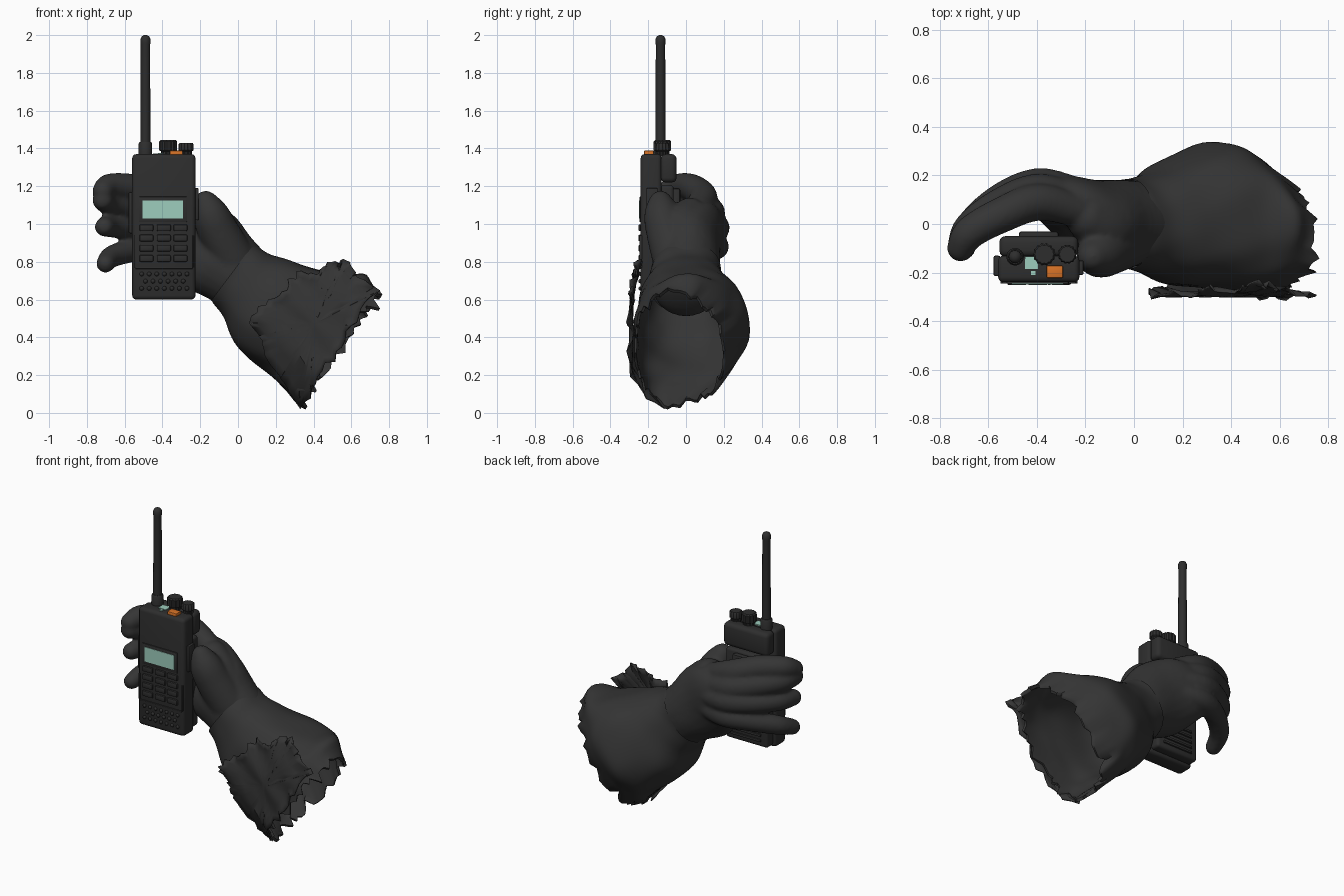
import bpy, bmesh, math, random
from mathutils import Matrix, Vector

random.seed(4)
if "Cube" in bpy.data.objects:
    bpy.data.objects.remove(bpy.data.objects["Cube"])


def material(name, rgb):
    m = bpy.data.materials.new(name)
    m.use_nodes = True
    m.diffuse_color = (*rgb, 1)
    m.node_tree.nodes["Principled BSDF"].inputs["Base Color"].default_value = (*rgb, 1)
    return m


CLOTH = material("dark grey cloth", (0.035, 0.035, 0.035))
PLASTIC = material("black plastic", (0.027, 0.027, 0.027))
TEAL = material("pale teal display", (0.34, 0.61, 0.51))
ORANGE = material("orange button", (0.68, 0.17, 0.02))


def finish(name, bm, mat, smooth=35):
    bmesh.ops.recalc_face_normals(bm, faces=bm.faces)
    me = bpy.data.meshes.new(name)
    bm.to_mesh(me)
    bm.free()
    me.materials.append(mat)
    ob = bpy.data.objects.new(name, me)
    bpy.context.collection.objects.link(ob)
    bpy.ops.object.select_all(action='DESELECT')
    ob.select_set(True)
    bpy.context.view_layer.objects.active = ob
    bpy.ops.object.shade_smooth_by_angle(angle=math.radians(smooth))
    return ob


def box(name, x, y, z, mat=PLASTIC, bevel=0.008, segments=2):
    """Bevelled box from (min, max) ranges."""
    bm = bmesh.new()
    size = [b - a for a, b in (x, y, z)]
    mid = [(a + b) / 2 for a, b in (x, y, z)]
    bmesh.ops.create_cube(bm, size=1, matrix=Matrix.Translation(mid) @ Matrix.Diagonal((*size, 1)))
    if bevel:
        bmesh.ops.bevel(bm, geom=bm.edges[:], offset=bevel, segments=segments, profile=0.5, affect='EDGES')
    return finish(name, bm, mat)


def turned(name, x, y, profile, sides=24, grip=0.0):
    """Upright turned part from (radius, height) pairs, with optional grip ridges."""
    bm = bmesh.new()
    rings = []
    for r, z in profile:
        ring = []
        for i in range(sides):
            a, k = math.tau * i / sides, r * (1 - grip * (i % 2))
            ring.append(bm.verts.new((x + k * math.cos(a), y + k * math.sin(a), z)))
        rings.append(ring)
    skin(bm, rings)
    bm.faces.new(rings[0])
    bm.faces.new(rings[-1])
    return finish(name, bm, PLASTIC)


def skin(bm, rings):
    for a, b in zip(rings, rings[1:]):
        for i in range(len(a)):
            j = (i + 1) % len(a)
            bm.faces.new((a[i], a[j], b[j], b[i]))


def sample(keys, t):
    """Smooth curve through tuples, t from 0 to 1."""
    f = t * (len(keys) - 1)
    i = min(int(f), len(keys) - 2)
    f -= i
    p0, p1, p2, p3 = (keys[max(0, min(len(keys) - 1, i + k))] for k in (-1, 0, 1, 2))
    return [0.5 * (2 * b + (c - a) * f + (2 * a - 5 * b + 4 * c - d) * f * f
                   + (3 * b - a - 3 * c + d) * f ** 3) for a, b, c, d in zip(p0, p1, p2, p3)]


# Arm frame: the forearm runs along AXIS, UP spans its height
TILT = Matrix.Rotation(0.6435, 4, 'Y')
AXIS, UP = Vector((0.8, 0, -0.6)), Vector((0.6, 0, 0.8))

# Gloved hand: swept ellipsoids fused into one skin
hand = bmesh.new()


def blob(centre, radii, turn=Matrix()):
    m = Matrix.Translation(centre) @ turn @ Matrix.Diagonal((*radii, 1))
    bmesh.ops.create_icosphere(hand, subdivisions=3, radius=1, matrix=m)


def digit(keys):
    for i in range(29):
        x, y, z, r = sample(keys, i / 28)
        blob((x, y, z), (r, r, r))


palm = [(-.42, .115, .99, .14, .09), (-.30, .095, .95, .205, .11), (-.17, .02, .865, .235, .165),
        (-.05, .005, .77, .20, .18), (.08, 0, .66, .18, .175)]
for i in range(25):
    x, y, z, hu, hy = sample(palm, i / 24)
    blob((x, y, z), (.07, hy, hu), TILT)

# Fingers share one curl; each has its own set-back and heights at five stations
curl = [(-.25, .13, .07), (-.40, .16, .078), (-.55, .105, .074), (-.675, 0, .068), (-.715, -.10, .056)]
fingers = [(-.07, 1, (1.08, 1.14, 1.19, 1.20, 1.175)), (-.03, 1, (1.03, 1.06, 1.09, 1.115, 1.125)),
           (0, .92, (.97, .98, .985, .99, .985)), (0, .87, (.89, .88, .865, .83, .79))]
for back, slim, heights in fingers:
    digit([(x + .1 * (1 - slim), y + back * min(1, (4 - i) / 2), z, r * slim)
           for i, ((x, y, r), z) in enumerate(zip(curl, heights))])

# Thumb, and the web joining it to the palm
digit([(-.03, -.06, .82, .12), (-.10, -.10, .95, .11), (-.14, -.125, 1.04, .097), (-.17, -.135, 1.115, .062)])
digit([(-.06, -.02, .88, .12), (-.12, -.02, .98, .115), (-.19, .02, 1.05, .09)])

glove = finish("gloved_hand", hand, CLOTH)
fuse = glove.modifiers.new("fuse", 'REMESH')
fuse.mode, fuse.voxel_size, fuse.use_smooth_shade = 'VOXEL', 0.012, True
relax = glove.modifiers.new("relax", 'SMOOTH')
relax.factor, relax.iterations = 0.5, 6

# Sleeve: flared tube with folds, a ragged rim and an inner lining
sleeve_keys = [(-.03, 0, .745, .185, .185), (.05, 0, .67, .21, .20), (.16, .01, .57, .275, .255),
               (.33, .035, .48, .315, .30), (.44, .01, .41, .345, .285), (.54, -.03, .34, .37, .24)]
SIDES = 72
jag = [random.uniform(-.04, .035) + .02 * math.sin(i * .7) for i in range(SIDES)]


def sleeve_ring(bm, t, shrink):
    x, y, z, hu, hy = sample(sleeve_keys, t)
    ring = []
    for i in range(SIDES):
        a = math.tau * i / SIDES
        c, s = math.cos(a), math.sin(a)
        k = shrink * (1 + t * (.018 * math.sin(5 * a + 9 * t) + .012 * math.sin(9 * a - 14 * t)))
        k += .012 * math.sin(26 * t + 2 * a) * (1 - t)
        # Slumped upper back near the rim, flatter front
        k -= .22 * max(0, c) * max(0, s) * max(0, t - .5) * 2
        power = .85 if s > 0 else .85 - .12 * t
        cu, sy = (math.copysign(abs(v) ** power, v) for v in (c, s))
        p = Vector((x, y, z)) + UP * (hu * cu * k) + Vector((0, hy * sy * k, 0))
        # Raised fold along the top, then the torn rim
        p += UP * (.05 * math.exp(-((t - .78) / .1) ** 2) * max(0, c) ** 6)
        p += AXIS * jag[i] * max(0, t - .8) * 5
        ring.append(bm.verts.new(p))
    return ring


bm = bmesh.new()
steps = [i / 30 for i in range(31)]
rings = [sleeve_ring(bm, t, 1) for t in steps]
rings += [sleeve_ring(bm, t, .95) for t in reversed(steps[5:])]
skin(bm, rings)
bm.faces.new(rings[-1])
finish("sleeve", bm, CLOTH, 50)

# Torn front flap of the sleeve
outline = [(.06, .48), (.16, .60), (.27, .68), (.31, .75), (.43, .74), (.50, .80), (.59, .80), (.63, .72),
           (.75, .65), (.64, .52), (.55, .35), (.42, .19), (.33, .02), (.25, .15), (.16, .27), (.13, .38)]
edge = []
for (x0, z0), (x1, z1) in zip(outline, outline[1:] + outline[:1]):
    for k in range(5):
        j = random.uniform(-.015, .015) if k else 0
        edge.append((x0 + (x1 - x0) * k / 5 + j, z0 + (z1 - z0) * k / 5 - j))


def flap_ring(bm, s):
    ring = []
    for x, z in edge:
        x, z = .4 + (x - .4) * s, .47 + (z - .47) * s
        d = (x - .4) * UP.x + (z - .43) * UP.z
        y = -.295 + 3 * max(0, -d - .12) ** 2 + .5 * max(0, z - .5) ** 2 + .008 * math.sin(30 * d + 8 * x)
        ring.append(bm.verts.new((x, y + random.uniform(-.02, .012) * (s == 1), z)))
    return ring


bm = bmesh.new()
rings = [flap_ring(bm, s) for s in (.1, .3, .5, .7, .87, 1)]
skin(bm, rings)
bm.faces.new(rings[0])
flap = finish("torn_sleeve_flap", bm, CLOTH, 40)
flap.modifiers.new("thickness", 'SOLIDIFY').thickness = 0.008

# Radio housing
box("radio_body", (-.56, -.225), (-.24, -.13), (.60, 1.37), bevel=.022, segments=3)
box("rear_top_block", (-.555, -.23), (-.135, -.05), (1.22, 1.37), bevel=.025, segments=3)
box("battery", (-.545, -.24), (-.135, -.065), (.615, 1.205), bevel=.018, segments=3)
box("belt_clip", (-.475, -.31), (-.07, -.03), (.85, 1.19), bevel=.012)
for i in range(5):
    box("battery_rib", (-.50, -.285), (-.07, -.055), (.65 + .035 * i, .665 + .035 * i), bevel=.003)
box("talk_button", (-.58, -.55), (-.215, -.13), (.95, 1.17), bevel=.01)
box("side_cover", (-.23, -.208), (-.21, -.15), (1.02, 1.19), bevel=.006)
for x in (-.55, -.24):
    box("keypad_rail", (x, x + .008), (-.246, -.23), (.77, .94), bevel=.002)
box("keypad_sill", (-.545, -.24), (-.246, -.23), (.763, .771), bevel=.002)

# Display, keypad and speaker
box("display_frame", (-.525, -.27), (-.246, -.23), (1.01, 1.145), bevel=.004)
box("display", (-.505, -.29), (-.249, -.243), (1.03, 1.125), TEAL, 0)
for row in range(4):
    for x in (-.485, -.393, -.305):
        z = .98 - .054 * row
        box("key", (x - .037, x + .037), (-.252, -.23), (z - .018, z + .018), bevel=.007)
for row in range(3):
    for col in range(7 - row % 2):
        bm = bmesh.new()
        spot = (-.51 + .04 * col + .02 * (row % 2), -.24, .735 - .038 * row)
        bmesh.ops.create_icosphere(bm, subdivisions=2, radius=.012, matrix=Matrix.Translation(spot))
        finish("speaker_stud", bm, PLASTIC)

# Top controls and antenna
turned("antenna_collar", -.49, -.135, [(.036, 1.36), (.036, 1.425), (.03, 1.435)])
turned("antenna", -.49, -.135, [(.026, 1.42), (.025, 1.95), (.027, 1.96), (.026, 1.98), (.02, 1.993), (.008, 2.0)])
for name, x, r, top in (("volume_knob", -.37, .047, 1.445), ("channel_knob", -.275, .04, 1.43)):
    turned(name, x, -.125, [(r * .8, 1.36), (r * .8, 1.385), (r, 1.39), (r, top - .008), (r * .85, top)], 28, .1)
box("emergency_button", (-.36, -.293), (-.222, -.172), (1.36, 1.388), ORANGE, .004)
box("top_display", (-.45, -.395), (-.185, -.135), (1.367, 1.374), TEAL, 0)
box("status_light", (-.424, -.406), (-.211, -.193), (1.367, 1.375), TEAL, 0)
